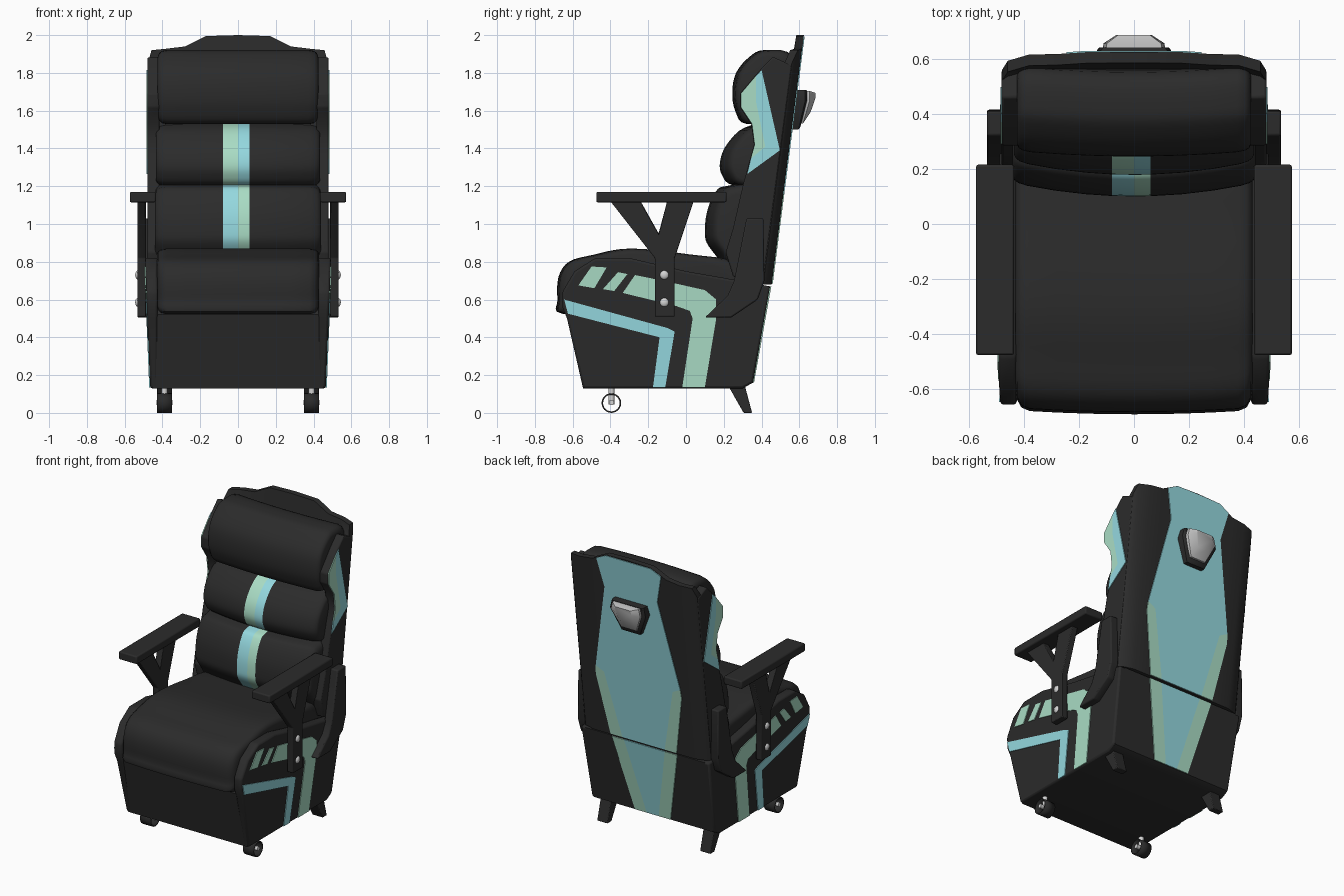
import bpy, bmesh, math
from mathutils import Vector

if "Cube" in bpy.data.objects:
    bpy.data.objects.remove(bpy.data.objects["Cube"])


def material(name, r, g, b):
    m = bpy.data.materials.new(name)
    m.diffuse_color = (r, g, b, 1)
    m.use_nodes = True
    m.node_tree.nodes["Principled BSDF"].inputs["Base Color"].default_value = m.diffuse_color
    return m


BLACK = material("black leather", 0.024, 0.024, 0.024)
BLUE = material("pale blue", 0.30, 0.69, 0.74)
GREEN = material("mint green", 0.40, 0.72, 0.56)
METAL = material("light metal", 0.66, 0.66, 0.66)
GREY = material("badge grey", 0.54, 0.54, 0.54)


def loft(name, rings, mats, bevel=0.0, rule=None):
    """Skin equal-length rings of points and cap both ends."""
    bm = bmesh.new()
    vs = [[bm.verts.new(p) for p in r] for r in rings]
    n = len(rings[0])
    for a, b in zip(vs, vs[1:]):
        for i in range(n):
            bm.faces.new((a[i], a[(i + 1) % n], b[(i + 1) % n], b[i]))
    bm.faces.new(vs[0])
    bm.faces.new(vs[-1])
    bmesh.ops.recalc_face_normals(bm, faces=bm.faces)
    if rule:
        for f in bm.faces:
            f.material_index = rule(f.calc_center_median())
    me = bpy.data.meshes.new(name)
    bm.to_mesh(me)
    bm.free()
    for m in mats if isinstance(mats, list) else [mats]:
        me.materials.append(m)
    ob = bpy.data.objects.new(name, me)
    bpy.context.collection.objects.link(ob)
    if bevel:
        b = ob.modifiers.new("soft edges", 'BEVEL')
        b.width, b.segments, b.limit_method = bevel, 2, 'ANGLE'
    return ob


def side_x(z):
    """Outer half width of the base at height z."""
    return 0.465 + 0.04 * (z - 0.13)


def prism(name, prof, x0, x1, mat, bevel=0.0):
    """Extrude a (y, z) profile along x; an x may be a function of z."""
    get = lambda x, z: x(z) if callable(x) else x
    return loft(name, [[(get(x, z), y, z) for y, z in prof] for x in (x0, x1)], mat, bevel)


def pair(name, prof, x0, x1, mat, bevel=0.0):
    """The same prism on the left and right."""
    for s, side in ((-1, "left"), (1, "right")):
        sx = lambda x: (lambda z: s * (x(z) if callable(x) else x))
        prism(f"{name}_{side}", prof, sx(x0), sx(x1), mat, bevel)


def plate(name, pts, line, mat):
    """Thin painted panel of (x, z) points lying on the sloped back."""
    loft(name, [[(x, line(z) + d, z) for x, z in pts] for d in (-0.004, 0.005)], mat)


def smooth_loop(p, k=4):
    """Closed Catmull-Rom curve through the points."""
    out, n = [], len(p)
    for i in range(n):
        a, b, c, d = (Vector(p[(i + j) % n]) for j in (-1, 0, 1, 2))
        for t in (j / k for j in range(k)):
            out.append(0.5 * (2 * b + (c - a) * t + (2 * a - 5 * b + 4 * c - d) * t * t
                              + (3 * b - a - 3 * c + d) * t ** 3))
    return out


def pillow(name, prof, half, bow, stripe=None):
    """Soft cushion: smooth profile, rounded ends, bowed across its width."""
    prof = smooth_loop(prof)
    mid = sum(prof, Vector((0, 0))) / len(prof)
    secs = [(u * s, k) for s in (-1, 1) for u, k in
            ((1, .80), (.985, .90), (.95, .97), (.88, 1), (.65, 1), (.4, 1))]
    secs = sorted([(u * half, k) for u, k in secs] + [(-.08, 1), (0, 1), (.06, 1)])
    rings = []
    for x, k in secs:
        pts = [mid + (p - mid) * k for p in prof]
        rings.append([(x, p[0] + bow * (x / half) ** 2, p[1]) for p in pts])
    rule = (lambda c: 1 if -.08 < c.x < 0 else 2 if 0 < c.x < .06 else 0) if stripe else None
    loft(name, rings, [BLACK] + (stripe or []), 0, rule)


# Base: centre body and taller side panels
prism("base_body", [(-.545, .13), (.30, .13), (.355, .16), (.445, .67), (.36, .68),
                    (-.58, .6), (-.63, .52)], -.45, .45, BLACK)
pair("base_side", [(-.545, .13), (.30, .13), (.355, .16), (.445, .67), (.36, .685), (.2, .715),
                   (0, .75), (-.3, .82), (-.48, .82), (-.59, .75), (-.655, .64), (-.655, .56),
                   (-.63, .5)], .425, side_x, BLACK, .012)

# Stripes on the base sides
x_in, x_out = (lambda z: side_x(z) - .003), (lambda z: side_x(z) + .005)
STRIPES = {
    "blue_side_stripe": (BLUE, [(-.645, .60), (-.625, .525), (-.14, .40), (-.175, .135),
                                (-.11, .135), (-.06, .43), (-.10, .45)]),
    "green_side_stripe": (GREEN, [(-.335, .635), (-.27, .73), (-.1, .695), (.1, .65), (.16, .60),
                                  (.16, .5), (.10, .135), (-.02, .135), (.035, .5), (.02, .54),
                                  (-.05, .565)]),
    "green_front_bar": (GREEN, [(-.57, .675), (-.50, .775), (-.42, .77), (-.485, .66)]),
    "green_middle_bar": (GREEN, [(-.44, .655), (-.36, .745), (-.31, .735), (-.38, .645)]),
}
for name, (mat, prof) in STRIPES.items():
    pair(name, prof, x_in, x_out, mat)

# Cushions
pillow("seat_cushion", [(-.655, .525), (-.68, .60), (-.675, .72), (-.62, .80), (-.5, .835),
                        (-.3, .87), (0, .84), (.27, .79), (.3, .62), (-.3, .54)], .43, .015)
pillow("lower_back_cushion", [(.11, .90), (.10, .96), (.11, 1.06), (.15, 1.16), (.21, 1.20),
                              (.40, 1.18), (.36, .74), (.23, .74), (.16, .83)],
       .44, .05, [BLUE, GREEN])
pillow("upper_back_cushion", [(.19, 1.26), (.18, 1.33), (.215, 1.42), (.31, 1.51), (.45, 1.51),
                              (.45, 1.21), (.25, 1.205)], .435, .05, [GREEN, BLUE])
pillow("headrest_cushion", [(.26, 1.60), (.245, 1.70), (.265, 1.80), (.33, 1.88), (.41, 1.92),
                            (.55, 1.88), (.53, 1.58), (.32, 1.53)], .425, .02)


# Backrest shell with chamfered corners and raised top
def back_y(z):
    return .455 + .129 * (z - .69)


shell = []
for x, top, sh in ((.478, 1.85, .045), (.458, 1.92, .022), (.38, 1.928, 0), (.28, 1.94, 0),
                   (.17, 1.995, 0), (0, 2.0, 0)):
    yb = back_y(top) - sh
    shell.append((x, [(.33, .68), (back_y(.68) - sh, .68), (yb, top), (yb - .04, top),
                      (yb - .06, 1.835), (.40, 1.75)]))
halves = [(-x, p) for x, p in shell] + shell[-2::-1]
loft("back_shell", [[(x, y, z) for y, z in p] for x, p in halves], BLACK)

# Side wings of the backrest, with coloured plates
pair("back_wing", [(.25, .72), (.41, .70), (.56, 1.84), (.46, 1.885), (.40, 1.825), (.285, 1.69),
                   (.285, 1.62), (.345, 1.53), (.36, 1.42), (.335, 1.33), (.30, 1.2), (.25, .98),
                   (.21, .85)], .415, .48, BLACK, .008)
pair("wing_blue_panel", [(.40, 1.815), (.497, 1.39), (.325, 1.265), (.342, 1.345), (.42, 1.41),
                         (.37, 1.65), (.37, 1.785)], .478, .485, BLUE)
pair("wing_green_panel", [(.37, 1.785), (.37, 1.65), (.42, 1.41), (.342, 1.345), (.363, 1.42),
                          (.35, 1.53), (.29, 1.62), (.29, 1.69)], .478, .485, GREEN)


# Coloured panel down the back, continued on the base
def base_back_y(z):
    return .355 + .18 * (z - .16)


half = [(.17, 1.992), (.245, 1.955), (.20, 1.76), (.32, 1.16), (.26, 1.13), (.16, .685)]
plate("back_blue_panel", half + [(-x, z) for x, z in half[::-1]], back_y, BLUE)
half = [(.155, .668), (.045, .162)]
plate("base_back_blue_panel", half + [(-x, z) for x, z in half[::-1]], base_back_y, BLUE)
for s, side in ((-1, "left"), (1, "right")):
    plate("back_green_edge_" + side, [(s * x, z) for x, z in
          ((.32, 1.16), (.325, 1.10), (.25, .685), (.16, .685), (.26, 1.13))], back_y, GREEN)
    plate("base_green_edge_" + side, [(s * x, z) for x, z in
          ((.248, .668), (.135, .162), (.045, .162), (.155, .668))], base_back_y, GREEN)

# Plain badge on the back, leaning in towards its lower edge
hexa = [(-.12, 1.71), (.12, 1.71), (.135, 1.65), (.07, 1.50), (-.07, 1.50), (-.135, 1.65)]


def badge_ring(k, y_top, y_low):
    return [(x * k, y_top if z > 1.6 else y_low, 1.68 + (z - 1.68) * k) for x, z in hexa]


loft("badge_base", [badge_ring(1, .54, .52), badge_ring(1, .63, .595), badge_ring(.93, .64, .605)],
     BLACK)
loft("badge_cap", [badge_ring(.85, .62, .585), badge_ring(.82, .655, .62),
                   badge_ring(.48, .685, .66)], GREY)

# Armrests: pad, forked support, hinge bracket
pair("armrest_pad", [(-.475, 1.115), (.215, 1.115), (.215, 1.17), (-.475, 1.17)],
     .435, .573, BLACK, .008)
pair("arm_support", [(-.165, .51), (-.06, .51), (-.06, .82), (.04, 1.12), (-.10, 1.12),
                     (-.145, .95), (-.24, 1.12), (-.40, 1.12), (-.165, .82)],
     .488, .533, BLACK, .005)
pair("hinge_bracket", [(.10, .505), (.24, .505), (.38, .60), (.415, .70), (.41, 1.03), (.32, 1.03),
                       (.255, .70), (.22, .62)], .475, .533, BLACK, .008)


def cylinder(name, r, length, loc, axis, mat, fill='NGON'):
    rot = (0, math.pi / 2, 0) if axis == 'X' else (0, 0, 0)
    bpy.ops.mesh.primitive_cylinder_add(vertices=24, radius=r, depth=length, location=loc,
                                        rotation=rot, end_fill_type=fill)
    ob = bpy.context.object
    ob.name = name
    ob.data.materials.append(mat)
    return ob


# Rear legs, then bolts and front casters
pair("rear_leg", [(.22, .15), (.31, .15), (.35, 0), (.305, 0)], .35, .43, BLACK, .005)
for s, side in ((-1, "left"), (1, "right")):
    for i, z in enumerate((.73, .585)):
        bpy.ops.mesh.primitive_uv_sphere_add(segments=16, ring_count=8, radius=.024,
                                             location=(s * .53, -.115, z), scale=(.6, 1, 1))
        bpy.context.object.name = f"arm_bolt_{side}_{i + 1}"
        bpy.context.object.data.materials.append(METAL)
    wheel = cylinder("caster_wheel_" + side, .052, .08, (s * .39, -.395, .052), 'X', BLACK, 'NOTHING')
    tube = wheel.modifiers.new("tyre thickness", 'SOLIDIFY')
    tube.thickness, tube.offset = .008, -1
    cylinder("caster_axle_" + side, .014, .085, (s * .39, -.395, .055), 'X', METAL)
    cylinder("caster_stem_" + side, .016, .10, (s * .39, -.395, .095), 'Z', METAL)

# Smooth the soft shapes, keep hard edges
bpy.ops.object.select_all(action='SELECT')
bpy.context.view_layer.objects.active = bpy.data.objects["seat_cushion"]
bpy.ops.object.shade_smooth_by_angle(angle=math.radians(40))
